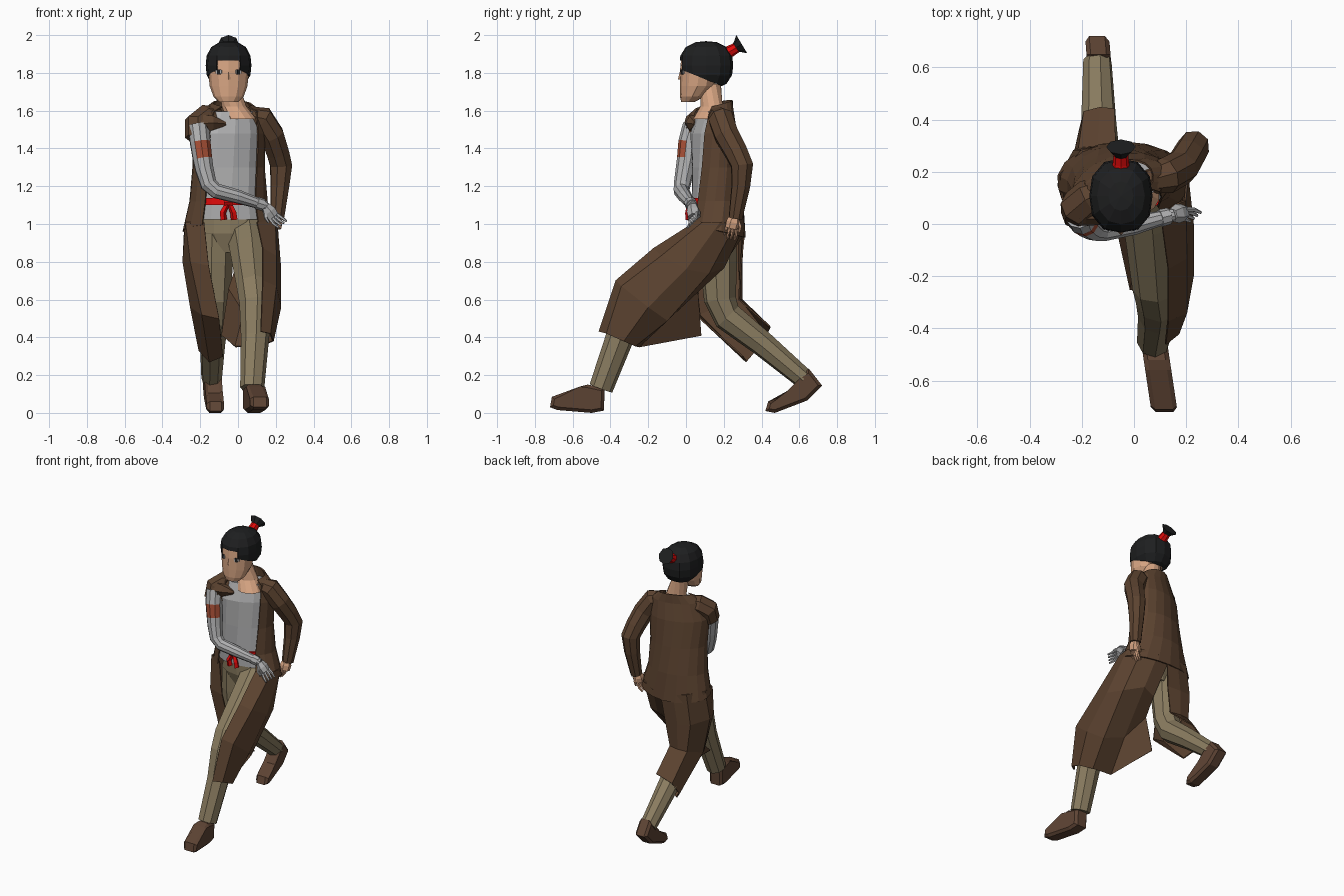
import bpy, bmesh, math
from mathutils import Vector, Matrix

if "Cube" in bpy.data.objects:
    bpy.data.objects.remove(bpy.data.objects["Cube"])


def material(name, r, g, b):
    m = bpy.data.materials.new(name)
    lin = [((c / 255 + 0.055) / 1.055) ** 2.4 if c > 10 else c / 255 / 12.92 for c in (r, g, b)]
    m.diffuse_color = (*lin, 1)
    m.use_nodes = True
    m.node_tree.nodes["Principled BSDF"].inputs["Base Color"].default_value = m.diffuse_color
    return m


COAT = material("coat brown", 92, 67, 48)
BOOT = material("boot brown", 94, 68, 52)
PANTS = material("trouser khaki", 138, 124, 96)
GREY = material("cloth grey", 176, 176, 177)
SKIN = material("skin", 214, 164, 130)
HAIR = material("hair black", 30, 31, 32)
RED = material("red band", 226, 10, 10)
PATCH = material("rust patch", 168, 80, 54)


def finish(name, bm, mat, thick=0):
    bmesh.ops.recalc_face_normals(bm, faces=bm.faces)
    me = bpy.data.meshes.new(name)
    bm.to_mesh(me)
    bm.free()
    me.materials.append(mat)
    ob = bpy.data.objects.new(name, me)
    bpy.context.collection.objects.link(ob)
    if thick:
        mod = ob.modifiers.new("cloth thickness", 'SOLIDIFY')
        mod.thickness, mod.offset = thick, 0
    return ob


def loft(name, rings, mat, closed=True, thick=0):
    bm = bmesh.new()
    rows = [[bm.verts.new(p) for p in r] for r in rings]
    n = len(rows[0])
    for a, b in zip(rows, rows[1:]):
        for i in range(n if closed else n - 1):
            j = (i + 1) % n
            bm.faces.new((a[i], a[j], b[j], b[i]))
    if closed:
        bm.faces.new(rows[0])
        bm.faces.new(rows[-1])
    return finish(name, bm, mat, thick)


def ring(z, cx, cy, rx, ry, yaw=0, n=12, gap=0, tilt=0):
    # gap = half angle left open at the front (-y)
    pts, c, s = [], math.cos(math.radians(yaw)), math.sin(math.radians(yaw))
    for i in range(n + (1 if gap else 0)):
        a = math.radians(gap + (360 - 2 * gap) * i / n)
        x, y = rx * math.sin(a), -ry * math.cos(a)
        pts.append((cx + c * x - s * y, cy + s * x + c * y, z + tilt * y))
    return pts


def tube(name, path, mat, n=8):
    P = [Vector(p[:3]) for p in path]
    rings, q, last = [], None, None
    for i, p in enumerate(P):
        t = (P[min(i + 1, len(P) - 1)] - P[max(i - 1, 0)]).normalized()
        q = t.to_track_quat('Z', 'Y') if q is None else last.rotation_difference(t) @ q
        last, r = t, path[i][3]
        rings.append([p + q @ Vector((r * math.cos(k * math.tau / n), r * math.sin(k * math.tau / n), 0))
                      for k in range(n)])
    return loft(name, rings, mat)


def plate(name, loc, size, mat, yaw=0):
    bm = bmesh.new()
    bmesh.ops.create_cube(bm, size=1)
    M = Matrix.Translation(loc) @ Matrix.Rotation(math.radians(yaw), 4, 'Z') @ Matrix.Diagonal((*size, 1))
    bmesh.ops.transform(bm, matrix=M, verts=bm.verts)
    return finish(name, bm, mat)


def foot(name, profile, x0, y0, slope, half):
    bm = bmesh.new()
    sides = [[bm.verts.new((x0 + slope * (y - y0) + s * half, y, z)) for y, z in profile] for s in (-1, 1)]
    n = len(profile)
    for s in sides:
        bm.faces.new(s)
    for i in range(n):
        j = (i + 1) % n
        bm.faces.new((sides[0][i], sides[0][j], sides[1][j], sides[1][i]))
    rim = [e for e in bm.edges if abs(e.verts[0].co.x - e.verts[1].co.x) < half]
    bmesh.ops.bevel(bm, geom=rim, offset=0.016, segments=1, affect='EDGES', clamp_overlap=True)
    return finish(name, bm, BOOT)


def hand(name, wrist, direction, across, mat):
    w, d, a = Vector(wrist), Vector(direction).normalized(), Vector(across).normalized()
    curl = d.cross(a) * 0.012
    k = w + d * 0.07
    tube(name + "_palm", [(*w, .026), (*(w + d * .035), .037), (*k, .034)], mat, 6)
    for i in range(4):
        o = a * (i - 1.5) * 0.016
        tube(f"{name}_finger_{i}", [(*(k + o - d * .01), .010), (*(k + o * 1.3 + d * .03 + curl), .009),
                                    (*(k + o * 1.3 + d * .06 + curl * 2.5), .006)], mat, 5)
    tube(name + "_thumb", [(*(w + d * .02 - a * .02), .012), (*(w + d * .05 - a * .042), .010),
                           (*(w + d * .08 - a * .045), .006)], mat, 5)


# Torso: shirt inside an open-fronted coat (z, cx, cy, rx, ry, yaw)
body = [(1.595, -.035, .15, .165, .09, 18), (1.48, -.05, .14, .195, .12, 18), (1.3, -.05, .15, .19, .13, 12),
        (1.12, -.05, .16, .205, .14, 5)]
loft("shirt", [ring(z, x, y, rx - .012, ry - .012, w)
               for z, x, y, rx, ry, w in body + [(1.025, -.045, .163, .22, .14, 3)]], GREY)
coat = [ring(1.635, -.03, .165, .105, .075, 18, 14, 45, .3)]
coat += [ring(*b, 14, g) for b, g in zip(body, (45, 44, 44, 40))]
coat += [ring(.965, -.04, .165, .252, .147, 0, 14, 36, -.25)]
loft("coat_body", coat, COAT, False, .008)

# Belt with knot and tails
loft("belt", [ring(z, -.05, .16, .203, .137, 5) for z in (1.1, 1.137)], RED)
tube("belt_knot", [(-.075, .018, 1.115, .02), (-.03, .018, 1.115, .02)], RED, 6)
for i, x in enumerate((-.08, -.025)):
    tube(f"belt_tail_{i}", [(-.05, .02, 1.12, .012), (x, .012, 1.06, .017), (x + .005, .015, 1.022, .018)], RED, 4)

# Trousers
loft("trouser_seat", [ring(1.045, -.045, .16, .165, .118), ring(.95, -.04, .155, .175, .11),
                      ring(.85, -.04, .16, .1, .08)], PANTS)
tube("front_trouser_leg", [(.05, .15, .95, .11), (.065, .02, .85, .108), (.085, -.24, .66, .092),
                           (.095, -.295, .58, .088), (.09, -.35, .4, .075), (.075, -.45, .13, .064)], PANTS)
tube("back_trouser_leg", [(-.12, .165, .96, .1), (-.125, .172, .8, .1), (-.125, .18, .6, .086),
                          (-.128, .22, .51, .08), (-.135, .4, .37, .068), (-.14, .625, .18, .055)], PANTS)

# Boots
foot("front_boot", [(-.72, .03), (-.71, .085), (-.56, .14), (-.52, .15), (-.43, .13), (-.435, .012), (-.5, .0),
                    (-.68, .015)], .075, -.44, -.15, .05)
foot("back_boot", [(.42, .01), (.435, .06), (.55, .105), (.6, .18), (.65, .235), (.72, .145), (.64, .065),
                   (.47, .0)], -.12, .45, -.08, .046)

# Coat skirt: one panel trails over each leg, split by the rear vent
left_panel = [
    [(.10, .05, 1.01), (.195, .09, 1.01), (.205, .18, 1.01), (.15, .26, 1.0), (.05, .3, .98), (-.03, .308, .95)],
    [(.13, -.17, .87), (.2, -.13, .83), (.225, .0, .76), (.19, .12, .74), (.08, .2, .77), (-.02, .17, .75)],
    [(.13, -.37, .70), (.2, -.34, .67), (.225, -.2, .56), (.17, -.1, .49), (.03, -.06, .53), (-.05, .06, .655)],
    [(.12, -.46, .43), (.17, -.42, .42), (.185, -.33, .38), (.12, -.27, .355), (-.015, -.25, .35), (-.085, .08, .41)]]
right_panel = [
    [(-.18, .05, 1.01), (-.275, .1, 1.01), (-.28, .19, 1.01), (-.2, .28, 1.0), (-.11, .302, .98), (-.02, .308, .95)],
    [(-.155, .045, .78), (-.25, .05, .8), (-.29, .15, .8), (-.23, .28, .79), (-.14, .295, .78), (-.04, .29, .78)],
    [(-.10, .075, .5), (-.19, .07, .52), (-.25, .17, .56), (-.21, .29, .6), (-.14, .295, .6), (-.07, .28, .6)],
    [(-.08, .30, .30), (-.15, .32, .27), (-.205, .37, .33), (-.19, .43, .42), (-.13, .445, .45), (-.075, .44, .46)]]
loft("coat_left_skirt", left_panel, COAT, False, .008)
loft("coat_right_skirt", right_panel, COAT, False, .008)

# Left arm in a full sleeve
tube("left_sleeve", [(.05, .165, 1.575, .05), (.125, .185, 1.557, .07), (.18, .215, 1.47, .068), (.21, .265, 1.38, .064),
                     (.228, .297, 1.31, .062), (.222, .29, 1.2, .052), (.208, .262, 1.03, .038)], COAT)
hand("left_hand", (.205, .258, 1.045), (-.1, -.25, -1), (0, -1, .25), SKIN)

# Right arm: torn short sleeve over a wrapped grey arm held across the belly
tube("right_torn_sleeve", [(-.10, .13, 1.565, .055), (-.17, .1, 1.56, .073), (-.21, .065, 1.53, .075),
                           (-.212, .04, 1.455, .068)], COAT)
tube("sleeve_torn_corner", [(-.2, .05, 1.53, .06), (-.13, .04, 1.535, .043), (-.065, .05, 1.53, .012)], COAT, 6)
arm = tube("right_arm", [(-.21, .04, 1.52, .058), (-.2, .015, 1.432, .056), (-.188, .005, 1.345, .053),
                         (-.178, -.005, 1.29, .05), (-.155, -.02, 1.21, .045), (-.115, -.025, 1.175, .041),
                         (.0, -.005, 1.145, .037), (.15, .035, 1.095, .025)], GREY, 10)
arm.data.materials.append(PATCH)
for f in arm.data.polygons:  # rust patch on the front inner side of the upper arm
    if 1.35 < f.center.z < 1.43 and f.normal.dot(Vector((.45, -.89, 0))) > .75:
        f.material_index = 1
tube("wrist_cuff", [(.10, .022, 1.112, .034), (.135, .031, 1.1, .032)], GREY)
hand("right_hand", (.145, .035, 1.095), (.55, .12, -.75), (.6, .5, .5), GREY)

# Neck and head
loft("neck", [ring(1.555, .02, .105, .08, .07, 18), ring(1.622, -.02, .135, .068, .06, 15),
              ring(1.74, -.05, .13, .052, .055)], SKIN)
loft("head", [ring(1.645, -.05, .01, .05, .035), ring(1.675, -.05, .033, .08, .065), ring(1.73, -.05, .06, .1, .093),
              ring(1.81, -.05, .07, .108, .102), ring(1.88, -.05, .075, .105, .1), ring(1.93, -.05, .09, .07, .07)], SKIN)
tube("nose", [(-.05, -.028, 1.805, .005), (-.05, -.032, 1.765, .011)], SKIN, 4)
for side, s in (("right", -1), ("left", 1)):
    plate(side + "_eye_white", (-.05 + s * .052, -.0185, 1.805), (.034, .006, .018), GREY, s * 28)
    plate(side + "_eye", (-.05 + s * .052, -.0205, 1.805), (.017, .008, .026), HAIR, s * 28)

# Hair cap: rounded box cut along a sloping hairline, with the forehead opened
bm = bmesh.new()
bmesh.ops.create_uvsphere(bm, u_segments=12, v_segments=8, radius=1)
for v in bm.verts:
    v.co /= sum(abs(c) ** 2.5 for c in v.co) ** .4
bmesh.ops.transform(bm, verts=bm.verts, matrix=Matrix.Translation((-.05, .107, 1.84)) @ Matrix.Diagonal((.118, .14, .125, 1)))
bmesh.ops.bisect_plane(bm, geom=bm.verts[:] + bm.edges[:] + bm.faces[:], plane_co=(0, -.03, 1.82),
                       plane_no=(0, .4, 1), clear_inner=True)
bmesh.ops.bisect_plane(bm, geom=bm.verts[:] + bm.edges[:] + bm.faces[:], plane_co=(0, 0, 1.865), plane_no=(0, 0, 1))
brow = [f for f in bm.faces if f.calc_center_median().y < .02 and f.calc_center_median().z < 1.865
        and abs(f.calc_center_median().x + .05) < .08]
bmesh.ops.delete(bm, geom=brow, context='FACES')
finish("hair_cap", bm, HAIR, .006)

# Hair tie and flared tuft
tube("hair_tie", [(-.05, .2, 1.895, .04), (-.05, .235, 1.915, .031), (-.05, .268, 1.934, .028)], RED)
tube("hair_tuft", [(-.05, .255, 1.927, .02), (-.05, .275, 1.94, .036), (-.05, .295, 1.952, .056)], HAIR)
